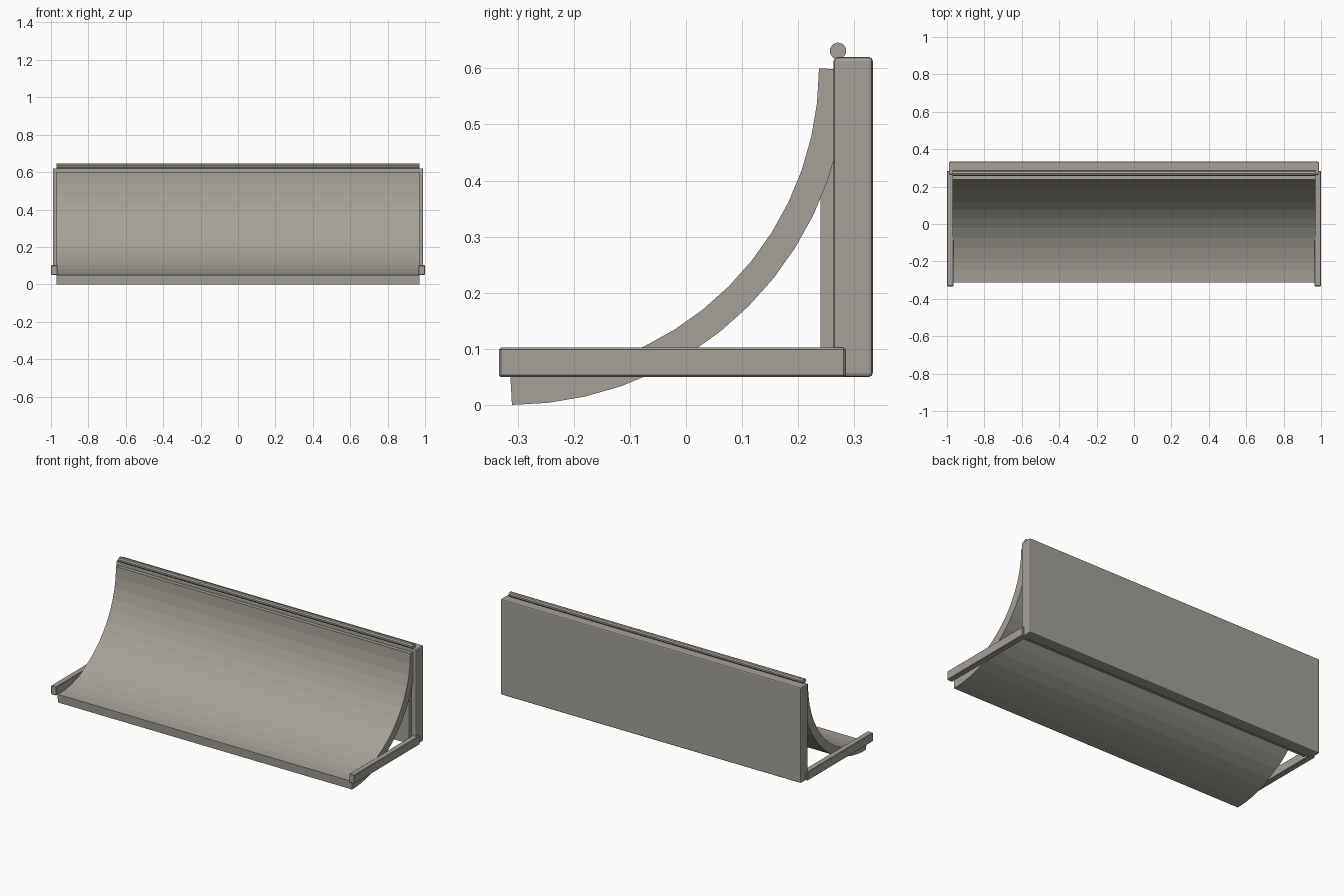
import bpy, bmesh, math
from mathutils import Vector

if "Cube" in bpy.data.objects:
    bpy.data.objects.remove(bpy.data.objects["Cube"])

grey = bpy.data.materials.new("warm grey metal")
grey.diffuse_color = (0.37, 0.355, 0.31, 1)
grey.use_nodes = True
grey.node_tree.nodes["Principled BSDF"].inputs["Base Color"].default_value = grey.diffuse_color


def finish(name, bm):
    bmesh.ops.recalc_face_normals(bm, faces=bm.faces[:])
    mesh = bpy.data.meshes.new(name)
    bm.to_mesh(mesh)
    bm.free()
    mesh.materials.append(grey)
    obj = bpy.data.objects.new(name, mesh)
    bpy.context.collection.objects.link(obj)
    return obj


def box(name, lo, hi, bevel=0.0, segments=2):
    bm = bmesh.new()
    bmesh.ops.create_cube(bm, size=1)
    for v in bm.verts:
        v.co = Vector([(lo[i] + hi[i]) / 2 + v.co[i] * (hi[i] - lo[i]) for i in range(3)])
    if bevel:
        bmesh.ops.bevel(bm, geom=bm.edges[:], offset=bevel, segments=segments,
                        profile=0.5, affect='EDGES')
    return finish(name, bm)


def extrude_x(name, profile, half):
    # closed (y, z) profile swept along x, with separate end caps
    bm = bmesh.new()
    rings = [[bm.verts.new((x, y, z)) for y, z in profile] for x in (-half, half)]
    n = len(profile)
    for i in range(n):
        j = (i + 1) % n
        bm.faces.new((rings[0][i], rings[0][j], rings[1][j], rings[1][i]))
    bm.faces.new(rings[0])
    bm.faces.new(rings[1])
    return finish(name, bm)


# curved blade: quarter arc in 14 flat strips, its ends leaning slightly
steps, cy, cz = 14, -0.313, 0.60
inner, outer = [], []
lean = math.pi / 4 / steps
for i in range(steps + 1):
    a = math.pi / 2 * i / steps
    p = (cy + 0.55 * math.cos(a), cz - 0.55 * math.sin(a))
    n = a + (lean if i == 0 else -lean if i == steps else 0)
    inner.append(p)
    outer.append((p[0] + 0.05 * math.cos(n), p[1] - 0.05 * math.sin(n)))
extrude_x("curved_blade", inner + outer[::-1], 0.97)

# flat back board and the thinner panel in front of it
box("back_board", (-0.99, 0.263, 0.05), (0.99, 0.333, 0.62), 0.007)
box("support_panel", (-0.96, 0.24, 0.06), (0.96, 0.27, 0.45))

# side arms
for side, s in (("left", -1), ("right", 1)):
    xs = sorted((s * 0.965, s * 1.0))
    box(side + "_arm", (xs[0], -0.333, 0.05), (xs[1], 0.284, 0.102), 0.003, 1)

# rod along the top edge
rod = [(0.271 + 0.015 * math.sin(math.tau * k / 10), 0.631 + 0.015 * math.cos(math.tau * k / 10))
       for k in range(10)]
extrude_x("top_rod", rod, 0.97)
